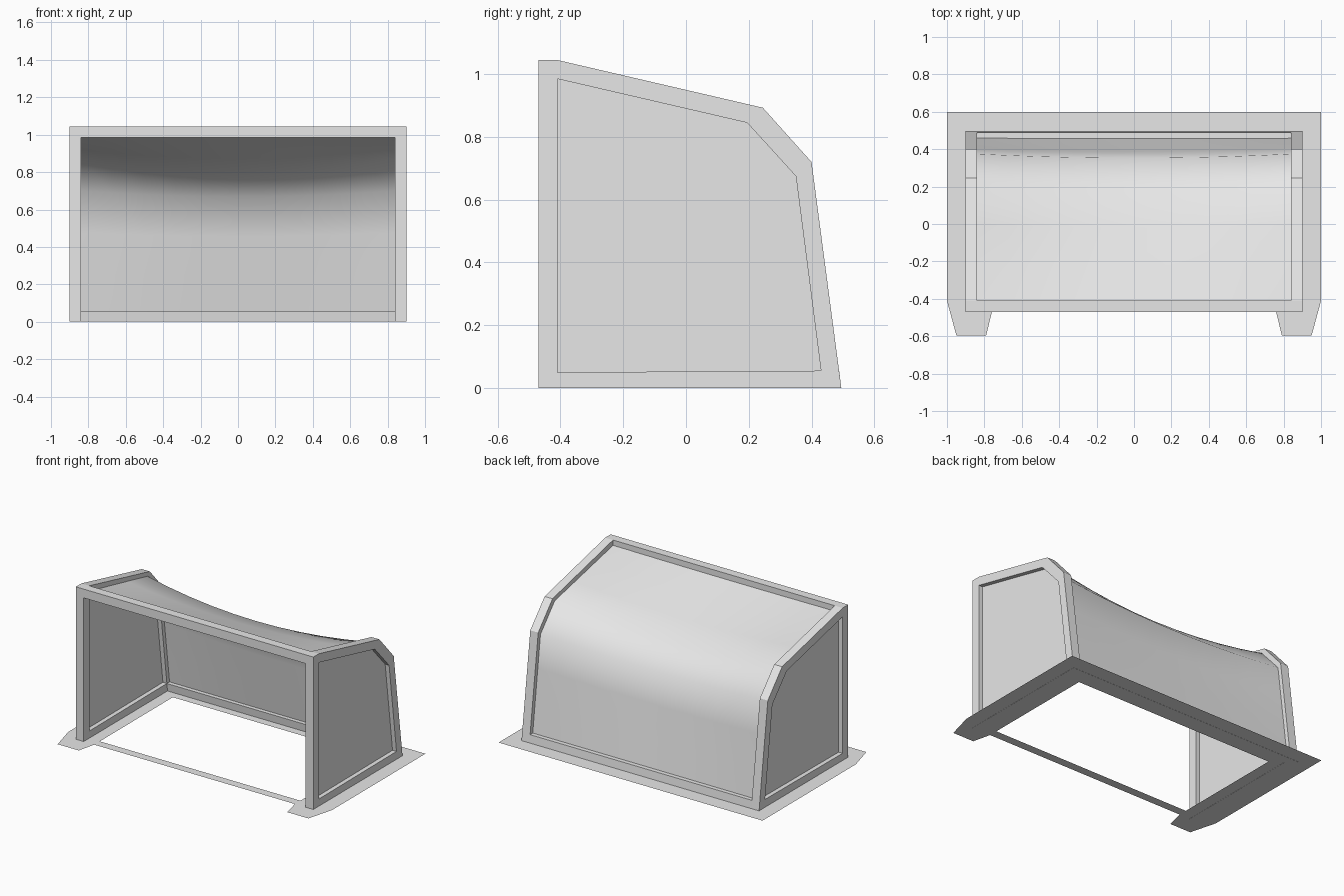
import bpy
import bmesh
from mathutils import Vector

cube = bpy.data.objects.get("Cube")
if cube:
    bpy.data.objects.remove(cube, do_unlink=True)

grey = bpy.data.materials.new("light_grey")
grey.use_nodes = True
grey.diffuse_color = (0.8, 0.8, 0.8, 1)
grey.node_tree.nodes["Principled BSDF"].inputs["Base Color"].default_value = (0.8, 0.8, 0.8, 1)

X_IN, X_OUT = 0.84, 0.9      # inner and outer faces of the side frames


def finish(bm, name):
    mesh = bpy.data.meshes.new(name)
    bm.to_mesh(mesh)
    bm.free()
    mesh.materials.append(grey)
    obj = bpy.data.objects.new(name, mesh)
    bpy.context.collection.objects.link(obj)
    return obj


def prism(name, x0, x1, *loops):
    """Extrude a (y, z) outline, with optional holes, from x0 to x1."""
    bm = bmesh.new()
    edges = []
    for loop in loops:
        vs = [bm.verts.new((x0, y, z)) for y, z in loop]
        edges += [bm.edges.new((a, b)) for a, b in zip(vs, vs[1:] + vs[:1])]
    bmesh.ops.triangle_fill(bm, edges=edges, use_beauty=True, normal=(1, 0, 0))
    if x1 != x0:
        out = bmesh.ops.extrude_face_region(bm, geom=bm.faces[:], use_keep_orig=True)
        moved = [g for g in out["geom"] if isinstance(g, bmesh.types.BMVert)]
        bmesh.ops.translate(bm, verts=moved, vec=(x1 - x0, 0, 0))
        bmesh.ops.recalc_face_normals(bm, faces=bm.faces)
    else:
        for f in bm.faces:
            if f.normal.x * x0 < 0:
                f.normal_flip()
    return finish(bm, name)


def plate(name, points, z):
    """Flat sheet from an (x, y) outline."""
    bm = bmesh.new()
    face = bm.faces.new([bm.verts.new((x, y, z)) for x, y in points])
    face.normal_update()
    if face.normal.z < 0:
        face.normal_flip()
    bmesh.ops.triangulate(bm, faces=bm.faces[:])
    return finish(bm, name)


# Side frames and their recessed panels
outer = [(-0.47, 0), (-0.47, 1.045), (-0.41, 1.045), (0.245, 0.893), (0.4, 0.72), (0.495, 0)]
inner = [(-0.41, 0.05), (-0.41, 0.985), (0.195, 0.845), (0.35, 0.675), (0.43, 0.055)]
mid_x = (X_IN + X_OUT) / 2
for side, s in (("left", 1), ("right", -1)):
    prism(side + "_frame", s * X_IN, s * X_OUT, outer, inner)
    prism(side + "_panel", s * mid_x, s * mid_x, inner)

# Cross bars between the frames
prism("top_bar", -X_IN, X_IN, [(-0.47, 0.985), (-0.47, 1.045), (-0.41, 1.045), (-0.41, 0.985)])
prism("back_bar", -X_IN, X_IN, [(0.437, 0), (0.43, 0.055), (0.488, 0.055), (0.495, 0)])

# Ground strip across the opening
plate("front_strip", [(-X_IN, -0.47), (X_IN, -0.47), (X_IN, -0.41), (-X_IN, -0.41)], 0.001)

# U-shaped base skirt with tapered front feet
half = [(1, 0.6), (1, -0.41), (0.95, -0.595), (0.79, -0.595), (0.76, -0.47), (0.76, 0.38)]
plate("base_skirt", half + [(-x, y) for x, y in reversed(half)], 0.001)

# Sagging back net: (y, z) of each fold, its sag at the middle, and rows to the next fold
folds = [
    (Vector((-0.44, 1.015)), Vector((0, 0)), 3),
    (Vector((0.22, 0.87)), Vector((-0.03, -0.07)), 1),
    (Vector((0.375, 0.70)), Vector((-0.022, -0.03)), 3),
    (Vector((0.462, 0.03)), Vector((0, 0)), 0),
]
rows = []
for (p, a, n), (q, b, _) in zip(folds, folds[1:]):
    rows += [(p.lerp(q, i / n), a.lerp(b, i / n)) for i in range(n)]
rows.append(folds[-1][:2])

COLS = 10
bm = bmesh.new()
grid = []
for base, sag in rows:
    line = []
    for i in range(COLS + 1):
        t = 2 * i / COLS - 1
        p = base + sag * (1 - t * t)
        line.append(bm.verts.new((t * X_IN, p.x, p.y)))
    grid.append(line)
for a, b in zip(grid, grid[1:]):
    for i in range(COLS):
        bm.faces.new((a[i], a[i + 1], b[i + 1], b[i]))
bm.normal_update()
if sum(f.normal.z for f in bm.faces) < 0:
    bmesh.ops.reverse_faces(bm, faces=bm.faces[:])
for f in bm.faces:
    f.smooth = True
finish(bm, "back_net")
